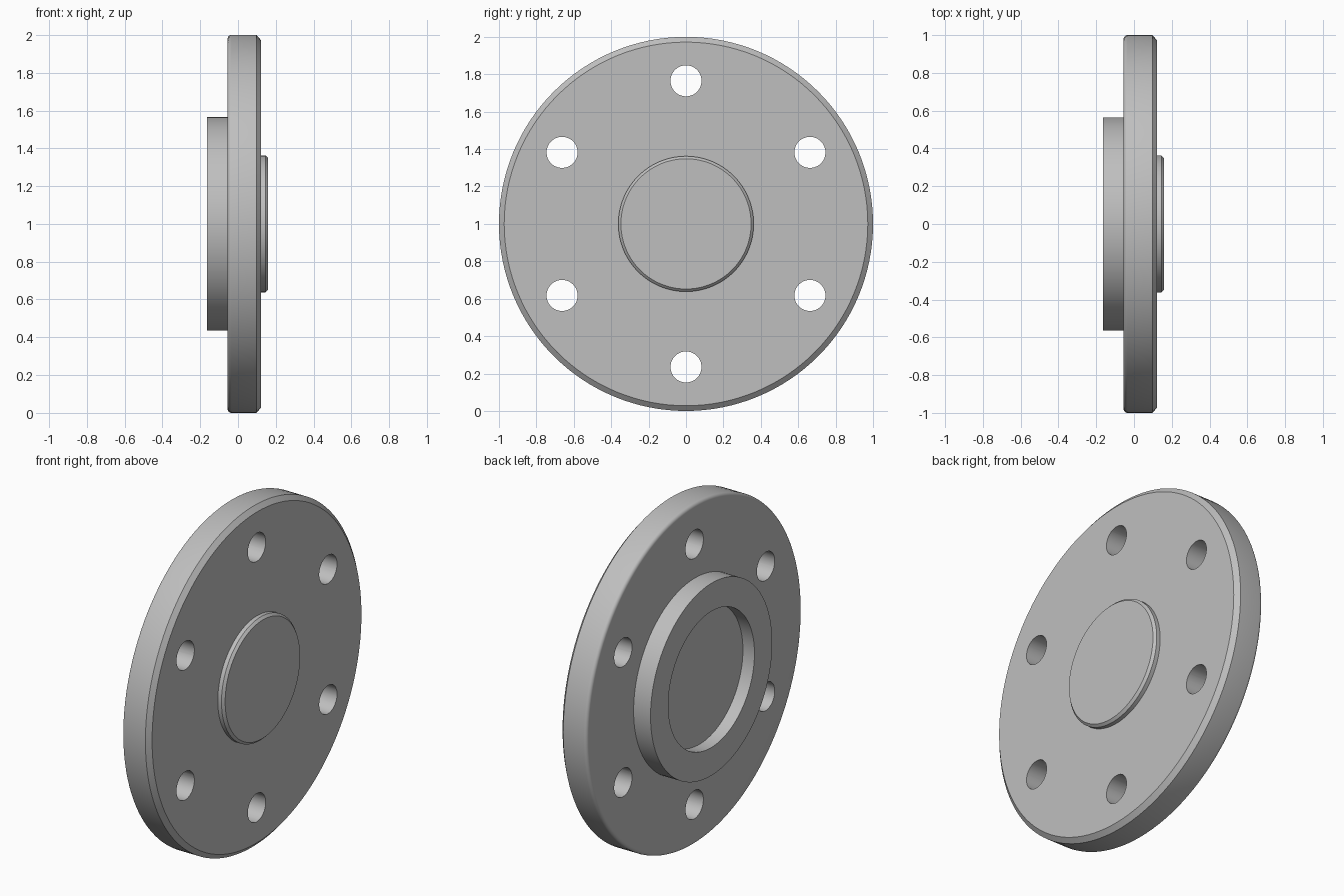
import bpy, bmesh, math
from mathutils import Matrix, Vector

if "Cube" in bpy.data.objects:
    bpy.data.objects.remove(bpy.data.objects["Cube"])

SEGMENTS = 128
CENTRE = Vector((0, 0, 1))

steel = bpy.data.materials.new("grey steel")
steel.use_nodes = True
colour = (0.52, 0.52, 0.52, 1)
steel.diffuse_color = colour
steel.node_tree.nodes["Principled BSDF"].inputs["Base Color"].default_value = colour


def make_object(name, bm):
    mesh = bpy.data.meshes.new(name)
    bmesh.ops.recalc_face_normals(bm, faces=bm.faces)
    bm.to_mesh(mesh)
    bm.free()
    mesh.materials.append(steel)
    obj = bpy.data.objects.new(name, mesh)
    bpy.context.collection.objects.link(obj)
    return obj


def lathe(name, profile):
    """Spin (x, radius) points around the x axis through CENTRE."""
    bm = bmesh.new()
    verts = [bm.verts.new(CENTRE + Vector((x, 0, r))) for x, r in profile]
    edges = [bm.edges.new(pair) for pair in zip(verts, verts[1:])]
    bmesh.ops.spin(bm, geom=verts + edges, cent=CENTRE, axis=(1, 0, 0),
                   angle=math.tau, steps=SEGMENTS)
    bmesh.ops.remove_doubles(bm, verts=bm.verts, dist=1e-5)
    return make_object(name, bm)


# Flange profile: recessed spigot, rounded rear rim, chamfered front rim, raised hub
fillet = 0.02
rear = -0.055
rounded_rim = [(rear + fillet * (1 - math.cos(a)), 1 - fillet * (1 - math.sin(a)))
               for a in (math.pi / 2 * i / 5 for i in range(6))]
profile = [(-0.09, 0), (-0.09, 0.40), (-0.165, 0.40), (-0.165, 0.565), (rear, 0.565)]
profile += rounded_rim
profile += [(0.098, 1), (0.122, 0.972), (0.122, 0.362), (0.146, 0.362),
            (0.16, 0.348), (0.16, 0)]
flange = lathe("bolt_flange", profile)

# Six bolt holes through the flange
bm = bmesh.new()
for i in range(6):
    spot = Matrix.Translation(CENTRE) @ Matrix.Rotation(i * math.tau / 6, 4, "X")
    spot = spot @ Matrix.Translation((0, 0, 0.765)) @ Matrix.Rotation(math.pi / 2, 4, "Y")
    bmesh.ops.create_cone(bm, cap_ends=True, segments=48, radius1=0.083,
                          radius2=0.083, depth=0.8, matrix=spot)
cutter = make_object("bolt_hole_cutter", bm)
cutter.hide_render = True

drill = flange.modifiers.new("bolt holes", "BOOLEAN")
drill.operation = "DIFFERENCE"
drill.solver = "EXACT"
drill.object = cutter

# Apply the drilling, drop the cutter, then smooth while keeping edges crisp
bpy.ops.object.select_all(action="DESELECT")
flange.select_set(True)
bpy.context.view_layer.objects.active = flange
bpy.ops.object.modifier_apply(modifier=drill.name)
bpy.data.objects.remove(cutter)
bpy.ops.object.shade_smooth_by_angle(angle=math.radians(30))
